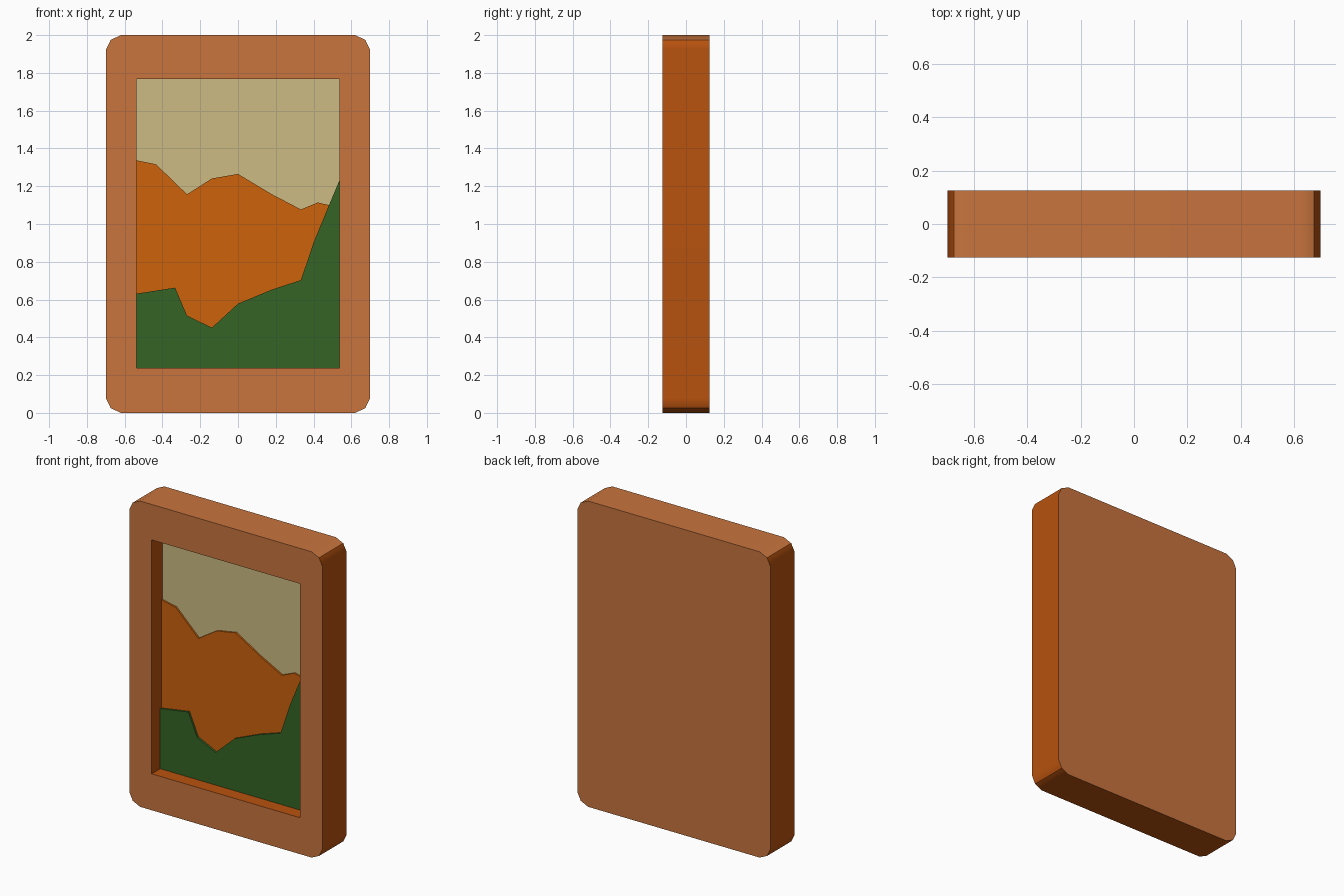
import bpy, bmesh, math

if "Cube" in bpy.data.objects:
    bpy.data.objects.remove(bpy.data.objects["Cube"])


def material(name, rgb):
    m = bpy.data.materials.new(name)
    lin = [((c / 255 + 0.055) / 1.055) ** 2.4 if c > 10 else c / 255 / 12.92 for c in rgb]
    m.diffuse_color = (*lin, 1)
    m.use_nodes = True
    m.node_tree.nodes["Principled BSDF"].inputs["Base Color"].default_value = m.diffuse_color
    return m


wood = material("light wood", (200, 116, 61))
edge = material("edge wood", (184, 82, 14))
sky = material("sky sand", (204, 187, 130))
hill = material("hill orange", (204, 98, 12))
grass = material("grass green", (53, 100, 37))


def make_object(name, bm, mats):
    bmesh.ops.recalc_face_normals(bm, faces=bm.faces)
    me = bpy.data.meshes.new(name)
    for m in mats:
        me.materials.append(m)
    obj = bpy.data.objects.new(name, me)
    bpy.context.collection.objects.link(obj)
    return obj, me


# Main sizes
W, H, D = 0.698, 2.0, 0.125
OX, OZ0, OZ1 = 0.537, 0.238, 1.768
FLOOR = -0.007

# Picture frame: rounded slab with a pocket in the front
bm = bmesh.new()
corner = [(0, 0.075), (0.024, 0.025), (0.078, 0)]   # insets from a square corner
outline = []
for sx, sz in ((1, 1), (-1, 1), (-1, -1), (1, -1)):
    pts = [(sx * (W - dx), H / 2 + sz * (H / 2 - dz)) for dx, dz in corner]
    outline += pts if sx * sz > 0 else pts[::-1]
opening = [(OX, OZ1), (-OX, OZ1), (-OX, OZ0), (OX, OZ0)]


def ring(points, y):
    return [bm.verts.new((x, y, z)) for x, z in points]


front, back = ring(outline, -D), ring(outline, D)
lip, floor = ring(opening, -D), ring(opening, FLOOR)
for a, b in ((front, back), (lip, floor)):
    n = len(a)
    for i in range(n):
        j = (i + 1) % n
        bm.faces.new((a[i], a[j], b[j], b[i]))
bm.faces.new(back)
bm.faces.new(floor)
for i in range(4):
    j = (i + 1) % 4
    bm.faces.new(front[3 * i:3 * i + 3] + [lip[i]])
    bm.faces.new((front[3 * i + 2], front[3 * j], lip[j], lip[i]))
obj, me = make_object("picture_frame", bm, [wood, edge])

# Front, back and top are light wood; sides, underside and pocket walls are darker
for f in bm.faces:
    top = f.normal.z > 0.5 and f.calc_center_median().z > 1.9
    f.material_index = 0 if abs(f.normal.y) > 0.9 or top else 1
    f.smooth = True
for e in bm.edges:
    e.smooth = e.calc_face_angle(0) < math.radians(30)
bm.to_mesh(me)
bm.free()
mod = obj.modifiers.new("flat large faces", 'WEIGHTED_NORMAL')
mod.keep_sharp = True


# Landscape layers standing one in front of the other in the pocket
def layer(name, skyline, y_front, y_back, mat):
    bm = bmesh.new()
    pts = [(OX, OZ0), (-OX, OZ0)] + skyline
    face = bm.faces.new([bm.verts.new((x, y_front, z)) for x, z in pts])
    ext = bmesh.ops.extrude_face_region(bm, geom=[face], use_keep_orig=True)
    moved = [v for v in ext["geom"] if isinstance(v, bmesh.types.BMVert)]
    bmesh.ops.translate(bm, verts=moved, vec=(0, y_back - y_front, 0))
    _, me = make_object(name, bm, [mat])
    bm.to_mesh(me)
    bm.free()


layer("sky_panel", [(-OX, OZ1), (OX, OZ1)], -0.013, FLOOR, sky)
layer("hill_layer",
      [(-OX, 1.337), (-0.434, 1.316), (-0.27, 1.157), (-0.138, 1.241), (0, 1.265),
       (0.18, 1.157), (0.333, 1.077), (0.423, 1.114), (0.481, 1.10), (OX, 1.09)],
      -0.024, -0.013, hill)
layer("grass_layer",
      [(-OX, 0.631), (-0.333, 0.663), (-0.27, 0.515), (-0.138, 0.451), (0, 0.578),
       (0.18, 0.653), (0.333, 0.703), (0.402, 0.907), (0.481, 1.098), (OX, 1.231)],
      -0.037, -0.024, grass)
